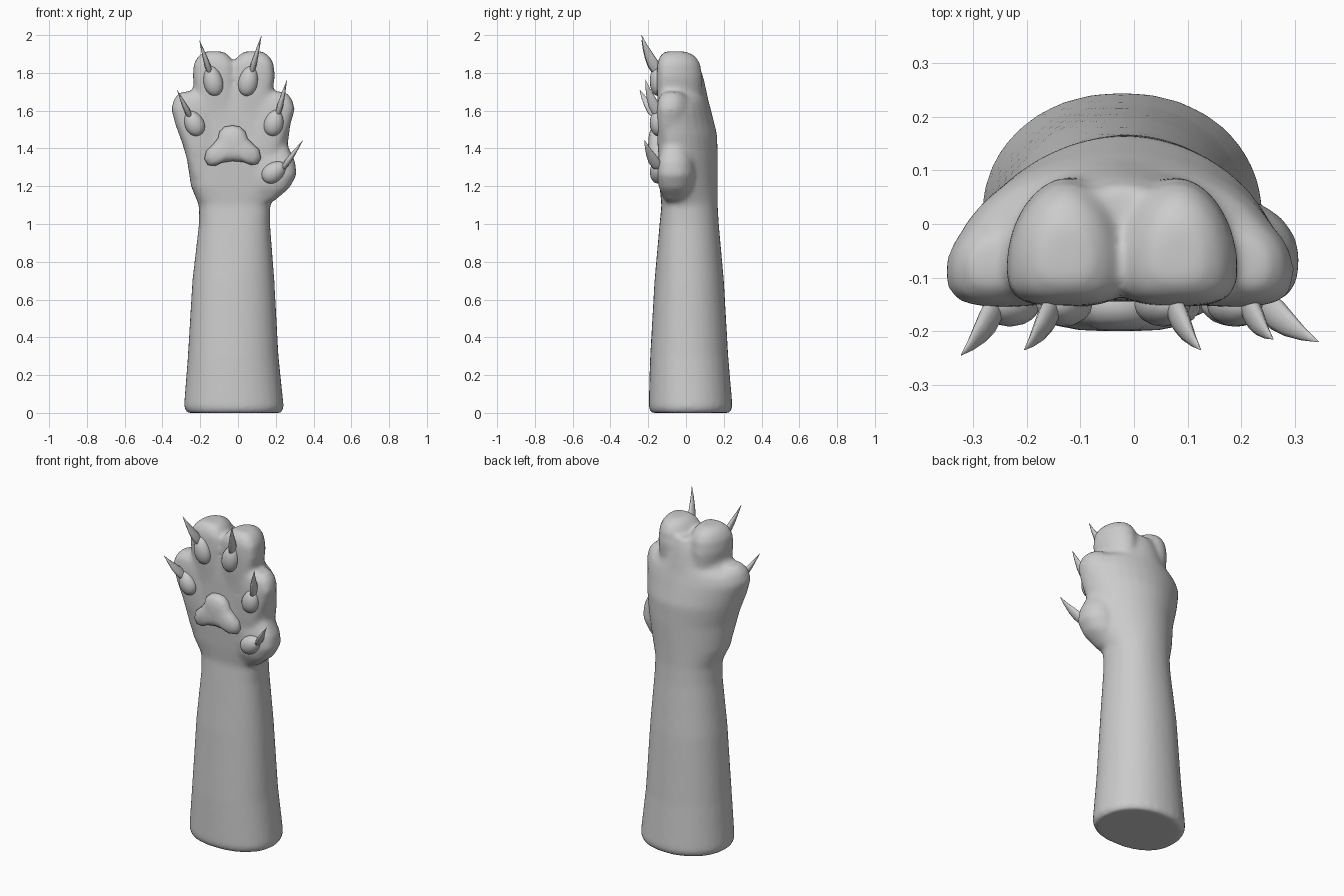
import bpy, bmesh, math
from mathutils import Vector, Matrix


def new_object(name, bm):
    bmesh.ops.recalc_face_normals(bm, faces=bm.faces)
    me = bpy.data.meshes.new(name)
    bm.to_mesh(me)
    bm.free()
    for p in me.polygons:
        p.use_smooth = True
    ob = bpy.data.objects.new(name, me)
    bpy.context.collection.objects.link(ob)
    return ob


def loft(bm, rings):
    loops = [[bm.verts.new(p) for p in r] for r in rings]
    n = len(loops[0])
    for a, b in zip(loops, loops[1:]):
        for i in range(n):
            j = (i + 1) % n
            bm.faces.new((a[i], a[j], b[j], b[i]))
    bm.faces.new(loops[0][::-1])
    bm.faces.new(loops[-1])


def limb_ring(z, x0, x1, y0, y1, ym, n=32):
    # rounded back (+y), flatter front (-y); widest at ym; arm rounder than paw
    front = 0.9 - 0.26 * min(1, max(0, (z - 0.8) / 0.4))
    back = 0.94 if z < 1.15 else 1.06
    pts = []
    for i in range(n):
        t = 2 * math.pi * i / n
        c, s = math.cos(t), math.sin(t)
        e = back if s >= 0 else front
        x = math.copysign(abs(c) ** e, c)
        y = abs(s) ** e * ((y1 - ym) if s >= 0 else (y0 - ym))
        pts.append((0.5 * (x0 + x1) + x * 0.5 * (x1 - x0), ym + y, z))
    return pts


# forearm, palm, toes and thumb as overlapping lofts: z, x0, x1, y0, y1, ym
ARM = [(0, -.272, .23, -.187, .235, .01), (.03, -.287, .243, -.198, .247, .01),
       (.3, -.266, .215, -.19, .224, .005), (.7, -.242, .193, -.167, .201, .0),
       (1.0, -.207, .17, -.14, .174, .0), (1.1, -.207, .17, -.13, .168, -.01),
       (1.2, -.25, .215, -.14, .168, -.035), (1.35, -.272, .25, -.15, .168, -.055),
       (1.47, -.31, .272, -.145, .166, -.07), (1.6, -.345, .285, -.145, .134, -.08),
       (1.65, -.325, .268, -.143, .12, -.08), (1.69, -.255, .2, -.14, .112, -.08),
       (1.78, -.21, .157, -.125, .092, -.07), (1.84, -.16, .115, -.11, .07, -.05)]
MID_L = [(1.5, -.21, -.02, -.14, .07, -.08), (1.68, -.225, -.018, -.153, .085, -.08),
         (1.78, -.24, -.012, -.155, .088, -.08), (1.85, -.234, -.018, -.152, .076, -.08),
         (1.89, -.21, -.045, -.138, .05, -.07), (1.914, -.175, -.08, -.11, .0, -.06)]
MID_R = [(z, -.045 - b, -.045 - a, c, d, e) for z, a, b, c, d, e in MID_L]
OUT_L = [(1.25, -.25, -.1, -.13, .02, -.06), (1.4, -.285, -.1, -.15, .02, -.07),
         (1.52, -.33, -.12, -.155, .02, -.08), (1.61, -.354, -.14, -.155, .02, -.085),
         (1.665, -.338, -.15, -.147, .01, -.08), (1.7, -.305, -.17, -.12, -.02, -.07)]
OUT_R = [(z, -.053 - b, -.053 - a, c, d, e) for z, a, b, c, d, e in OUT_L]
THUMB = [(1.12, .08, .19, -.11, .01, -.06), (1.19, .06, .272, -.143, .04, -.06),
         (1.26, .06, .311, -.155, .05, -.06), (1.33, .06, .303, -.152, .045, -.06),
         (1.39, .06, .275, -.135, .03, -.06), (1.45, .06, .25, -.12, .02, -.06)]
bm = bmesh.new()
for part in (ARM, MID_L, MID_R, OUT_L, OUT_R, THUMB):
    loft(bm, [limb_ring(*r) for r in part])
arm = new_object("forearm_and_paw", bm)
rm = arm.modifiers.new("blend", 'REMESH')
rm.mode = 'VOXEL'
rm.voxel_size = 0.012
rm.use_smooth_shade = True
sm = arm.modifiers.new("soften", 'SMOOTH')
sm.factor = 0.5
sm.iterations = 14

# main palm pad: domed three-lobed outline
OUTLINE = [(-.07, 1.515), (-.03, 1.522), (.01, 1.515), (.038, 1.49), (.05, 1.455),
           (.075, 1.428), (.112, 1.395), (.122, 1.35), (.105, 1.318), (.07, 1.312),
           (.03, 1.328), (-.03, 1.333), (-.085, 1.325), (-.12, 1.308), (-.16, 1.312),
           (-.178, 1.345), (-.168, 1.388), (-.13, 1.424), (-.106, 1.455), (-.098, 1.49)]
bm = bmesh.new()
cx, cz = -.028, 1.4
loft(bm, [[(cx + (x - cx) * s, y, cz + (z - cz) * s) for x, z in OUTLINE]
          for s, y in ((.92, -.12), (1, -.142), (1, -.16), (.93, -.178),
                       (.78, -.19), (.5, -.198), (.2, -.2))])
new_object("palm_pad", bm)

# toe pads and claws: pad x, z, tilt, half length; claw base x, z; claw tip
TOES = [("left_middle", -.132, 1.757, -12, .08, -.145, 1.81, (-.205, -.235, 1.975)),
        ("right_middle", .055, 1.757, 12, .08, .068, 1.81, (.125, -.235, 2.0)),
        ("left_outer", -.232, 1.533, -25, .07, -.25, 1.58, (-.323, -.245, 1.71)),
        ("right_outer", .19, 1.535, 15, .07, .208, 1.59, (.26, -.215, 1.765)),
        ("thumb", .19, 1.275, 52, .07, .235, 1.31, (.345, -.22, 1.445))]
for name, x, z, tilt, length, bx, bz, tip in TOES:
    bm = bmesh.new()
    bmesh.ops.create_uvsphere(bm, u_segments=16, v_segments=10, radius=1)
    for v in bm.verts:
        w = .051 * (1 - .12 * v.co.z)
        v.co = Vector((v.co.x * w, v.co.y * .042, v.co.z * length))
    bm.transform(Matrix.Translation((x, -.15, z)) @ Matrix.Rotation(math.radians(tilt), 4, 'Y'))
    new_object(name + "_toe_pad", bm)

    # curved tapering claw along a quadratic path
    p0, p2 = Vector((bx, -.14, bz - .02)), Vector(tip)
    p1 = p0.lerp(p2, .5) + Vector((0, -.018, 0))
    side = Vector((p2.z - p0.z, 0, p0.x - p2.x)).normalized()
    rings = []
    for t, r in ((0, .75), (.15, .95), (.3, 1), (.5, .78), (.75, .4), (1, .03)):
        c = p0 * (1 - t) ** 2 + p1 * 2 * t * (1 - t) + p2 * t * t
        d = (p1 - p0).lerp(p2 - p1, t).normalized()
        up = side.cross(d)
        rings.append([c + side * .016 * r * math.cos(a) + up * .03 * r * math.sin(a)
                      for a in (math.pi * i / 5 for i in range(10))])
    bm = bmesh.new()
    loft(bm, rings)
    new_object(name + "_claw", bm)
